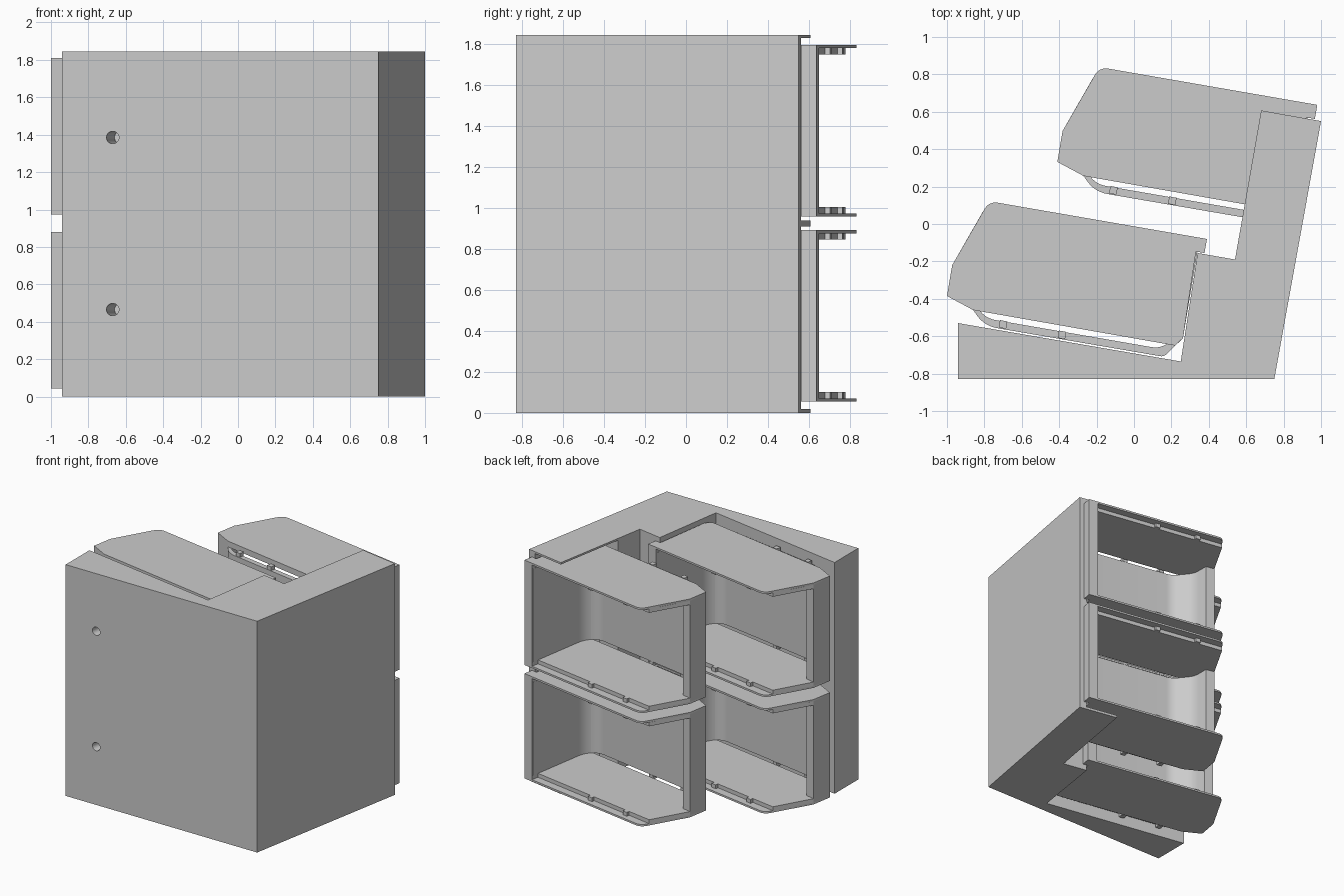
import bpy
import bmesh
from mathutils import Matrix, Vector
from math import radians

cube = bpy.data.objects.get("Cube")
if cube:
    bpy.data.objects.remove(cube, do_unlink=True)

grey = bpy.data.materials.new("plain grey")
grey.use_nodes = True
grey.diffuse_color = (0.6, 0.6, 0.6, 1)
grey.node_tree.nodes["Principled BSDF"].inputs["Base Color"].default_value = (0.6, 0.6, 0.6, 1)

TURN = radians(-9.8)


def rounded(points):
    """Replace each (x, y, r) corner by a small curve."""
    out = []
    for i, p in enumerate(points):
        c = Vector(p[:2])
        if len(p) < 3:
            out.append(c)
            continue
        a = Vector(points[i - 1][:2])
        b = Vector(points[(i + 1) % len(points)][:2])
        a = c + (a - c).normalized() * p[2]
        b = c + (b - c).normalized() * p[2]
        for k in range(7):
            t = k / 6
            out.append(a * (1 - t) ** 2 + c * 2 * t * (1 - t) + b * t * t)
    return out


def finish(name, bm):
    bmesh.ops.recalc_face_normals(bm, faces=bm.faces)
    mesh = bpy.data.meshes.new(name)
    bm.to_mesh(mesh)
    bm.free()
    mesh.materials.append(grey)
    ob = bpy.data.objects.new(name, mesh)
    bpy.context.collection.objects.link(ob)
    return ob


def smooth(ob):
    bpy.ops.object.select_all(action="DESELECT")
    ob.select_set(True)
    bpy.context.view_layer.objects.active = ob
    bpy.ops.object.shade_smooth_by_angle(angle=radians(25))


def prism(name, points, z0, z1, shift=(0, 0)):
    bm = bmesh.new()
    verts = [bm.verts.new((p.x + shift[0], p.y + shift[1], z0)) for p in rounded(points)]
    face = bm.faces.new(verts)
    top = bmesh.ops.extrude_face_region(bm, geom=[face])["geom"]
    bmesh.ops.translate(bm, vec=(0, 0, z1 - z0),
                        verts=[v for v in top if isinstance(v, bmesh.types.BMVert)])
    return finish(name, bm)


def drill(name, x, z):
    """Slanted round cutter through the front wall."""
    bm = bmesh.new()
    bmesh.ops.create_cone(bm, cap_ends=True, segments=32, radius1=0.033, radius2=0.033, depth=0.9)
    bm.transform(Matrix.Translation((x, -0.83, z)) @ Matrix.Rotation(TURN, 4, "Z")
                 @ Matrix.Rotation(radians(90), 4, "X"))
    return finish(name, bm)


def cut(ob, cutters):
    for c in cutters:
        c.hide_render = True
        mod = ob.modifiers.new("cut", "BOOLEAN")
        mod.operation = "DIFFERENCE"
        mod.solver = "EXACT"
        mod.object = c
        bpy.context.view_layer.objects.active = ob
        bpy.ops.object.modifier_apply(modifier=mod.name)
        bpy.data.objects.remove(c, do_unlink=True)


# Stepped housing with two side pockets and four slanted holes
housing = prism("housing", [(-0.94, -0.83), (0.75, -0.83), (1.0, 0.55), (0.68, 0.607),
                            (0.54, -0.19), (0.34, -0.155), (0.25, -0.735), (-0.94, -0.53)], 0, 1.845)
pocket = [(0.975, 0.76), (0.94, 0.56), (0.868, 0.1), (0.765, -0.005), (0.4, 0.06), (0.4, 0.85)]
cutters = [prism("pocket_cutter", pocket, z0, z1) for z0, z1 in ((0.02, 0.91), (0.94, 1.83))]
cutters += [drill("hole_cutter", x, z) for x in (-0.67, 0.1) for z in (0.465, 1.385)]
cut(housing, cutters)
smooth(housing)

# Plan shapes of one bin
BACK = [(0.262, -0.61), (0.22, -0.65), (-0.86, -0.46), (-1.0, -0.385), (-0.972, -0.22)]
PLATE = [(0.39, -0.08), (0.34, -0.09)] + BACK + [(-0.775, 0.122, 0.05)]
INNER_PLATE = [(0.325, -0.13)] + BACK + [(-0.81, 0.063)]
WALL = [(0.35, -0.08), (0.262, -0.61, 0.02), (0.16, -0.71, 0.02), (-0.8, -0.545, 0.07),
        (-0.86, -0.46), (-1.0, -0.385), (-0.972, -0.22), (-0.9, -0.235),
        (-0.9, -0.37, 0.05), (-0.79, -0.505, 0.05), (0.15, -0.668, 0.06), (0.225, -0.6, 0.06), (0.31, -0.073)]
FLANGE = [(0.39, -0.08), (0.377, -0.155), (0.3, -0.142), (0.313, -0.067)]
PINS = [(-0.7, -0.537), (-0.385, -0.593), (-0.59, 0.03), (-0.24, -0.03)]
LIP, STEP = 0.015, 0.046


def pin(name, x, y, z0, z1):
    bm = bmesh.new()
    bmesh.ops.create_cube(bm, size=1)
    bm.transform(Matrix.Translation((x, y, (z0 + z1) / 2)) @ Matrix.Rotation(TURN, 4, "Z")
                 @ Matrix.Diagonal((0.04, 0.04, z1 - z0, 1)))
    return finish(name, bm)


def make_bin(label, shift, z0, z1):
    smooth(prism(label + "_wall", WALL, z0 + STEP, z1 - STEP, shift))
    prism(label + "_flange", FLANGE, z0, z1, shift)
    # Floor and ceiling mirror each other
    for side, edge, way in (("floor", z0, 1), ("ceiling", z1, -1)):
        lip, step = edge + way * LIP, edge + way * STEP
        smooth(prism(f"{label}_{side}_plate", PLATE, *sorted((edge, lip)), shift))
        prism(f"{label}_{side}_step", INNER_PLATE, *sorted((lip, step)), shift)
        for x, y in PINS:
            pin(f"{label}_{side}_pin", x + shift[0], y + shift[1], *sorted((lip, step)))


# Two rows of two stacked bins
for level, base in (("lower", 0.042), ("upper", 0.972)):
    make_bin(level + "_front_bin", (0, 0), base, base + 0.837)
for level, base in (("lower", 0.055), ("upper", 0.96)):
    make_bin(level + "_back_bin", (0.59, 0.717), base, base + 0.837)
